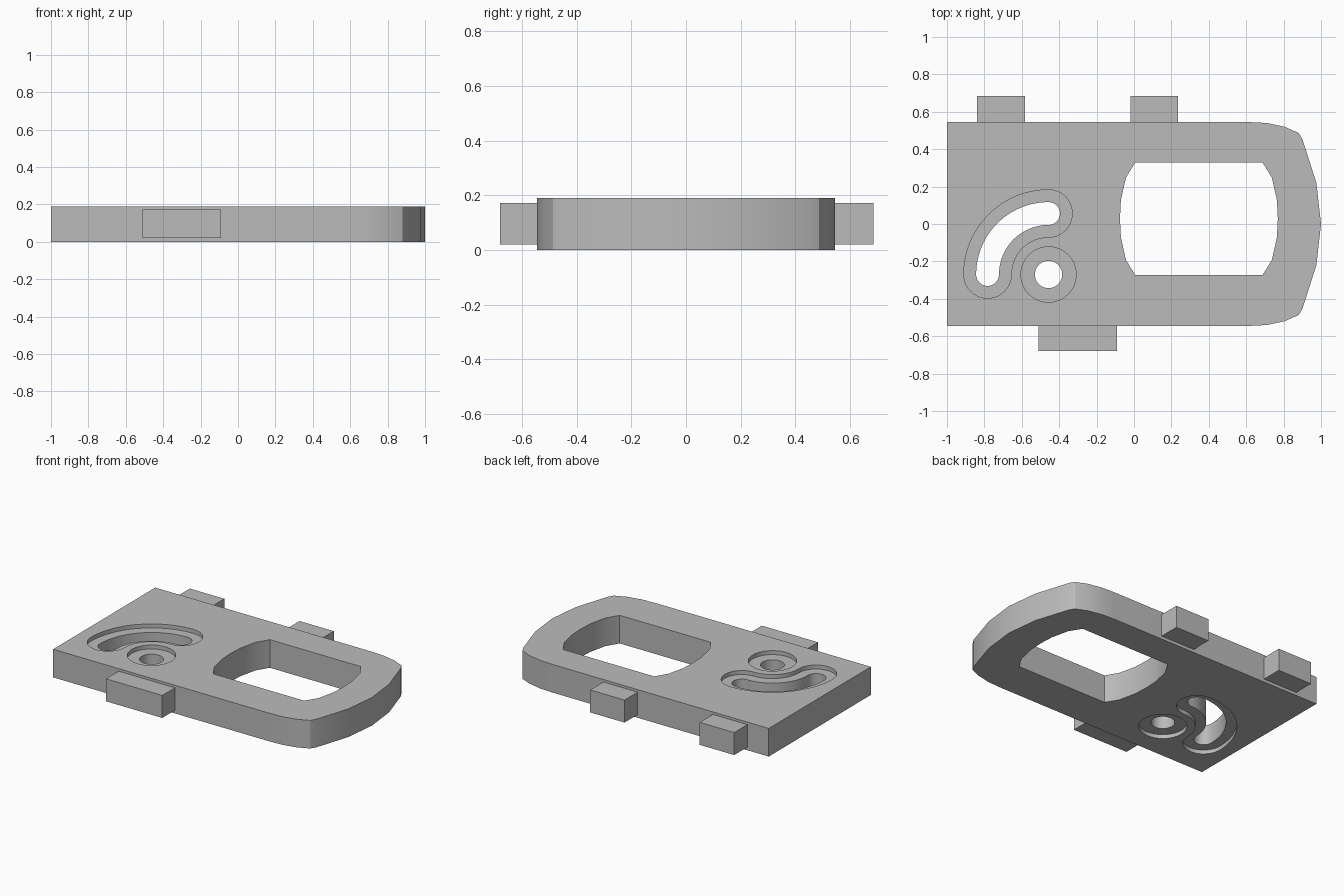
import bpy, bmesh
from math import pi, sin, cos, radians

cube = bpy.data.objects.get("Cube")
if cube:
    bpy.data.objects.remove(cube, do_unlink=True)

HEIGHT, RECESS = 0.19, 0.027
PIVOT = (-0.457, -0.27)

grey = bpy.data.materials.new("plain grey")
grey.use_nodes = True
grey.diffuse_color = (0.5, 0.5, 0.5, 1)
grey.node_tree.nodes["Principled BSDF"].inputs["Base Color"].default_value = (0.5, 0.5, 0.5, 1)


def prism(name, outline, z0, z1):
    """Extrude a counter-clockwise outline from z0 to z1."""
    bm = bmesh.new()
    base = bm.faces.new([bm.verts.new((x, y, z0)) for x, y in outline])
    top = bmesh.ops.extrude_face_region(bm, geom=[base], use_keep_orig=True)
    moved = [v for v in top["geom"] if isinstance(v, bmesh.types.BMVert)]
    bmesh.ops.translate(bm, verts=moved, vec=(0, 0, z1 - z0))
    bmesh.ops.recalc_face_normals(bm, faces=bm.faces)
    mesh = bpy.data.meshes.new(name)
    bm.to_mesh(mesh)
    bm.free()
    mesh.materials.append(grey)
    obj = bpy.data.objects.new(name, mesh)
    bpy.context.collection.objects.link(obj)
    return obj


def arc(center, r, a0, a1, steps):
    angles = [radians(a0 + (a1 - a0) * i / steps) for i in range(steps + 1)]
    return [(center[0] + r * cos(a), center[1] + r * sin(a)) for a in angles]


def circle(r):
    return arc(PIVOT, r, 0, 360, 48)[:-1]


def slot(half_width, r=0.326):
    """Quarter-turn slot with round ends, swept around the pivot hole."""
    px, py = PIVOT
    return (arc(PIVOT, r + half_width, 90, 180, 24)
            + arc((px - r, py), half_width, 180, 360, 20)[1:]
            + arc(PIVOT, r - half_width, 180, 90, 24)[1:]
            + arc((px, py + r), half_width, -90, 90, 20)[1:-1])


# Plate: square at the left, rounded and bowed at the right
nose = [(0.61, 0.545), (0.71, 0.54), (0.805, 0.52), (0.88, 0.487),
        (0.9, 0.455), (0.975, 0.22)]
outline = ([(-1, 0.545), (-1, -0.545)] + [(x, -y) for x, y in nose]
           + [(1, 0)] + nose[::-1])
plate = prism("plate", outline, 0, HEIGHT)

# Window with bowed ends
bow = [(0.34, -0.302), (0.39, -0.22), (0.417, -0.1), (0.422, 0),
       (0.417, 0.1), (0.39, 0.22), (0.34, 0.302)]
window = [(0.347 + s * x, 0.028 + s * y) for s in (1, -1) for x, y in bow]

# Through cuts and the shallow recesses on both faces
cutters = [prism("window_cutter", window, -0.1, 0.3),
           prism("hole_cutter", circle(0.073), -0.1, 0.3),
           prism("slot_cutter", slot(0.061), -0.1, 0.3)]
for z0, z1 in ((-0.1, RECESS), (HEIGHT - RECESS, 0.3)):
    cutters.append(prism("hole_recess_cutter", circle(0.148), z0, z1))
    cutters.append(prism("slot_recess_cutter", slot(0.127), z0, z1))

bpy.context.view_layer.objects.active = plate
for cutter in cutters:
    mod = plate.modifiers.new("cut", 'BOOLEAN')
    mod.operation, mod.solver, mod.object = 'DIFFERENCE', 'EXACT', cutter
    bpy.ops.object.modifier_apply(modifier=mod.name)
    bpy.data.objects.remove(cutter, do_unlink=True)

bpy.ops.object.select_all(action='DESELECT')
plate.select_set(True)
bpy.ops.object.shade_smooth_by_angle(angle=radians(29))

# Side tabs
for name, x0, x1, y0, y1 in (("back_right_tab", -0.84, -0.582, 0.545, 0.685),
                             ("back_left_tab", -0.02, 0.236, 0.545, 0.685),
                             ("front_tab", -0.51, -0.09, -0.68, -0.545)):
    prism(name, [(x0, y0), (x1, y0), (x1, y1), (x0, y1)], 0.021, 0.173)
